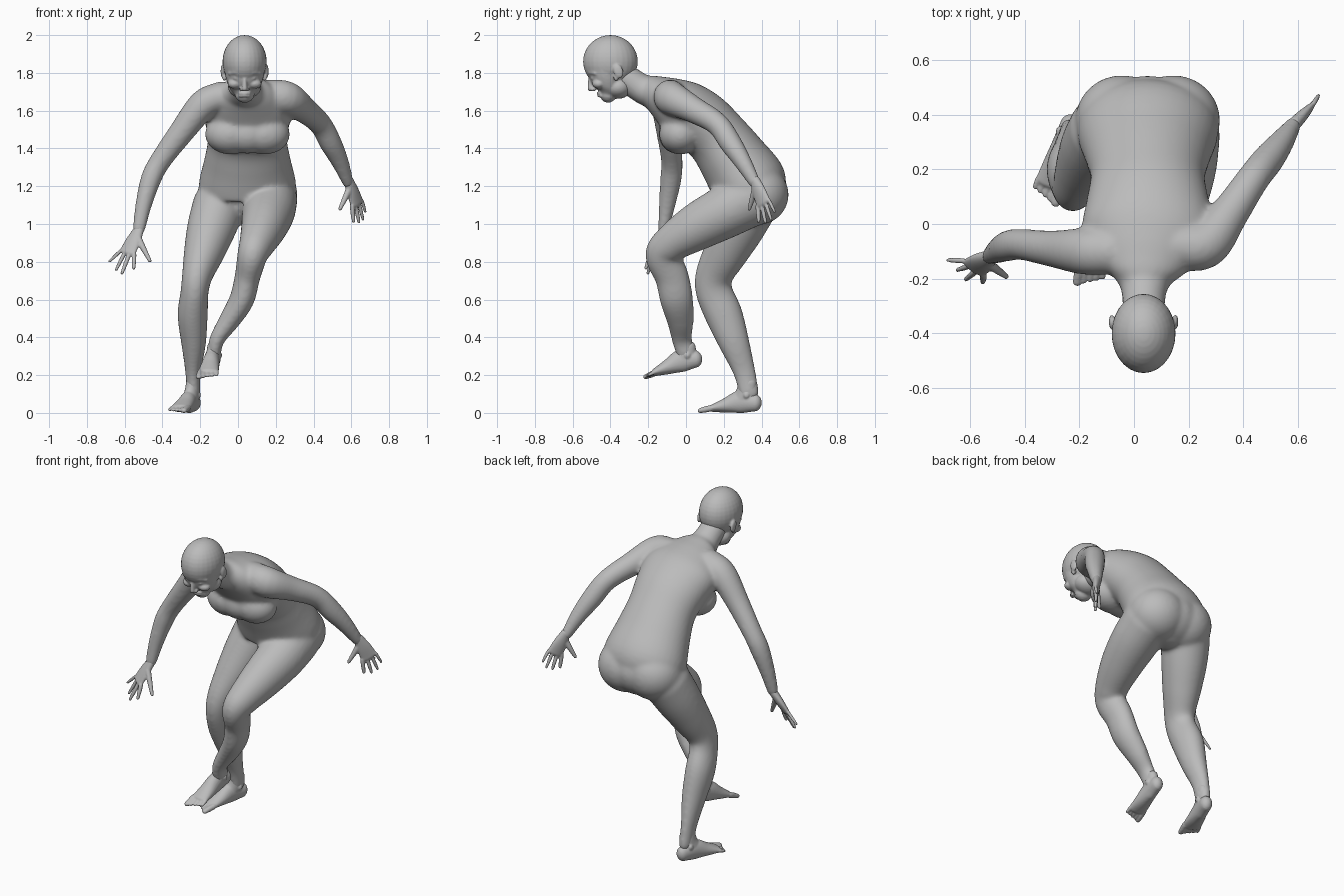
import bpy, bmesh
from math import cos, sin, pi
from mathutils import Vector, Matrix

cube = bpy.data.objects.get("Cube")
if cube:
    bpy.data.objects.remove(cube, do_unlink=True)

skin = bpy.data.materials.new("plain_grey")
skin.use_nodes = True
GREY = (0.5, 0.5, 0.5, 1)
skin.diffuse_color = GREY
skin.node_tree.nodes["Principled BSDF"].inputs["Base Color"].default_value = GREY


def spline(a, b, c, d, t):
    """Catmull-Rom blend between b and c."""
    return 0.5 * (2 * b + (c - a) * t + (2 * a - 5 * b + 4 * c - d) * t * t
                  + (3 * b - a - 3 * c + d) * t ** 3)


def tube(bm, points, side=(1, 0, 0), sides=24, steps=5):
    """Round-ended loft through (x, y, z, half width, half depth) sections."""
    p = [Vector(q) for q in points]
    p = [2 * p[0] - p[1]] + p + [2 * p[-1] - p[-2]]
    path = [spline(*p[i:i + 4], k / steps)
            for i in range(len(p) - 3) for k in range(steps)] + [p[-2]]
    rows = []
    last = len(path) - 1
    for i, q in enumerate(path):
        along = (path[min(i + 1, last)].xyz - path[max(i - 1, 0)].xyz).normalized()
        rows.append((q.xyz, along, q[3], q[4]))

    def dome(row, sign):
        c, along, w, d = row
        return [(c + along * sign * min(w, d) * sin(a), along, w * cos(a), d * cos(a))
                for a in (pi / 8, pi / 4, pi * 0.37, pi * 0.46)]

    rows = dome(rows[0], -1)[::-1] + rows + dome(rows[-1], 1)
    rings = []
    for c, along, w, d in rows:
        depth = along.cross(Vector(side)).normalized()
        across = depth.cross(along)
        rings.append([bm.verts.new(c + across * w * cos(a) + depth * d * sin(a))
                      for a in (2 * pi * k / sides for k in range(sides))])
    for r, s in zip(rings, rings[1:]):
        for k in range(sides):
            n = (k + 1) % sides
            bm.faces.new((r[k], r[n], s[n], s[k]))
    bm.faces.new(rings[0][::-1])
    bm.faces.new(rings[-1])


def ball(bm, centre, radii, turn=0):
    m = (Matrix.Translation(centre) @ Matrix.Rotation(turn, 4, "X")
         @ Matrix.Diagonal((*radii, 1)))
    bmesh.ops.create_uvsphere(bm, u_segments=28, v_segments=18, radius=1, matrix=m)


def fuse(name, bm, voxel, rounds):
    """Merge the overlapping pieces into one smooth skin."""
    bmesh.ops.recalc_face_normals(bm, faces=bm.faces)
    mesh = bpy.data.meshes.new(name)
    bm.to_mesh(mesh)
    bm.free()
    obj = bpy.data.objects.new(name, mesh)
    bpy.context.collection.objects.link(obj)
    remesh = obj.modifiers.new("fuse", "REMESH")
    remesh.mode = "VOXEL"
    remesh.voxel_size = voxel
    relax = obj.modifiers.new("relax", "SMOOTH")
    relax.factor = 0.5
    relax.iterations = rounds
    graph = bpy.context.evaluated_depsgraph_get()
    baked = bpy.data.meshes.new_from_object(obj.evaluated_get(graph))
    obj.modifiers.clear()
    obj.data = baked
    baked.name = name
    baked.materials.clear()
    baked.materials.append(skin)
    baked.shade_smooth()


MID = 0.05   # sideways middle of the trunk

# Trunk and neck
body = bmesh.new()
tube(body, [(MID, .36, 1.13, .22, .14), (MID, .34, 1.2, .258, .2),
            (MID, .25, 1.34, .228, .183), (MID, .17, 1.45, .209, .167),
            (MID, .08, 1.54, .224, .167), (MID, -.02, 1.61, .24, .157),
            (.045, -.1, 1.66, .2, .124), (.04, -.17, 1.695, .145, .093),
            (.037, -.23, 1.715, .088, .078), (.035, -.33, 1.78, .075, .074)], sides=36)
ball(body, (MID, -.045, 1.475), (.13, .1, .103))                    # breastbone
ball(body, (MID, .37, 1.16), (.2, .172, .16))                       # tail
for s in (-1, 1):
    ball(body, (MID + s * .09, -.03, 1.475), (.135, .112, .107))    # chest
    ball(body, (MID + s * .095, .378, 1.155), (.17, .166, .16))     # seat

# Legs
tube(body, [(.17, .33, 1.13, .145, .15), (.16, .2, 1.06, .14, .14),
            (.135, .05, .98, .12, .125), (.1, -.08, .895, .095, .1),
            (.075, -.12, .83, .08, .095), (.05, -.075, .72, .068, .09),
            (.02, -.05, .6, .066, .088), (-.045, -.03, .49, .056, .072),
            (-.11, -.022, .39, .041, .054), (-.128, .002, .31, .036, .052)])
tube(body, [(-.1, .34, 1.1, .14, .145), (-.14, .28, .98, .13, .135),
            (-.18, .21, .85, .108, .118), (-.215, .15, .73, .082, .1),
            (-.23, .15, .64, .074, .098), (-.24, .2, .52, .08, .1),
            (-.235, .255, .37, .066, .082), (-.238, .308, .22, .042, .06),
            (-.236, .335, .1, .036, .053)])

# Arms
tube(body, [(.16, -.08, 1.68, .085, .085), (.26, -.075, 1.665, .09, .088),
            (.35, .04, 1.605, .071, .07), (.435, .165, 1.53, .061, .06),
            (.49, .235, 1.43, .06, .058), (.54, .3, 1.33, .048, .046),
            (.583, .363, 1.22, .034, .029)], side=(0, 0, 1))
tube(body, [(-.09, -.1, 1.675, .085, .08), (-.185, -.1, 1.63, .085, .08),
            (-.3, -.09, 1.485, .067, .067), (-.41, -.075, 1.335, .057, .057),
            (-.46, -.08, 1.24, .057, .055), (-.5, -.1, 1.1, .044, .044),
            (-.525, -.12, .97, .029, .034)], side=(0, 1, 0))
fuse("body", body, .01, 16)

# Head
head = bmesh.new()
HX = .035
ball(head, (HX, -.4, 1.86), (.117, .145, .14))
tube(head, [(HX, -.412, 1.686, .052, .044), (HX, -.408, 1.72, .08, .072),
            (HX, -.415, 1.775, .1, .094), (HX, -.425, 1.84, .11, .103)])
ball(head, (HX, -.36, 1.725), (.088, .075, .062))                   # jaw
tube(head, [(HX, -.502, 1.79, .01, .012), (HX, -.506, 1.75, .012, .014),
            (HX, -.503, 1.718, .016, .019)], sides=12)              # nose
for z, out in ((1.692, 0), (1.678, -.004)):                         # lips
    tube(head, [(HX + x, y - out, z, .007, .007) for x, y in
                ((-.026, -.456), (0, -.467), (.026, -.456))], side=(0, 0, 1), sides=12)
for s in (-1, 1):
    ball(head, (HX + s * .042, -.489, 1.772), (.019, .015, .011))   # eye
    ball(head, (HX + s * .052, -.462, 1.742), (.038, .034, .026))   # cheek
    ball(head, (HX + s * .015, -.49, 1.712), (.011, .014, .01))     # nostril
    tube(head, [(HX + s * .014, -.512, 1.797, .009, .01),
                (HX + s * .045, -.51, 1.802, .009, .01),
                (HX + s * .08, -.48, 1.797, .009, .01)], side=(0, 0, 1), sides=12)
    ball(head, (HX + s * .116, -.358, 1.808), (.011, .026, .038), .3)  # ear
    ball(head, (HX + s * .106, -.37, 1.775), (.012, .014, .018))    # ear lobe
fuse("head", head, .0055, 5)


# Hands: a flat palm with four fingers and a thumb
def hand(name, wrist, knuckles, spread, tips, thumb):
    bm = bmesh.new()
    w, k, s = Vector(wrist), Vector(knuckles), Vector(spread)
    half = s.length
    tube(bm, [(*w, .029, .024), (*w.lerp(k, .5), half, .022),
              (*k, half + .006, .016)], side=s)
    for i, tip in enumerate(tips):
        base, tip = k + s * (i * 2 / 3 - 1), Vector(tip)
        r = .0125 - .001 * i
        tube(bm, [(*base, r, r), (*(base.lerp(tip, .5)), r, r),
                  (*tip, r * .75, r * .75)], side=s, sides=12)
    base, tip = w.lerp(k, .35) - s * .5, Vector(thumb)
    tube(bm, [(*base, .02, .018), (*base.lerp(tip, .5), .015, .015),
              (*tip, .01, .01)], side=s, sides=12)
    fuse(name, bm, .005, 3)


hand("left_hand", (.585, .365, 1.23), (.63, .41, 1.11), (.026, .03, .015),
     [(.612, .385, 1.015), (.64, .42, 1.01), (.662, .45, 1.025), (.674, .469, 1.065)],
     (.54, .335, 1.08))
hand("right_hand", (-.525, -.12, .97), (-.585, -.16, .85), (-.035, .025, .01),
     [(-.552, -.212, .768), (-.614, -.202, .74), (-.645, -.168, .758), (-.68, -.132, .802)],
     (-.467, -.192, .806))


# Feet: ankle, heel, instep and ball, then five toes from the big one outward
def foot(name, ankle, heel, front, inner):
    bm = bmesh.new()
    a, h, b = Vector(ankle), Vector(heel), Vector(front)
    ahead = (b - h).normalized()
    side = ahead.cross(Vector((0, 0, 1))).normalized() * inner
    lift = Vector((0, 0, .015))
    tube(bm, [(*h, .036, .046), (*(h.lerp(b, .35) + lift), .042, .06),
              (*(h.lerp(b, .7) + lift * .4), .05, .04), (*b, .056, .022)], side=side)
    tube(bm, [(*a, .036, .05), (*(a.lerp(h, .5) + ahead * .03), .038, .055),
              (*(h.lerp(b, .4) + lift), .04, .05),
              (*(h.lerp(b, .75) + lift * .4), .042, .032)], side=side)
    for s in (-1, 1):
        ball(bm, a.lerp(h, .6) + side * s * .03 + ahead * .02, (.016, .018, .02))
    for i in range(5):
        r = .017 if i == 0 else .0125 - .0007 * i
        root = b + side * (.041 - .0225 * i)
        tip = root + ahead * (.065 - .008 * i) - lift * .4
        tube(bm, [(*root, r, r), (*root.lerp(tip, .5), r, r), (*tip, r, r * .8)],
             side=side, sides=12)
    fuse(name, bm, .005, 4)


foot("left_foot", (-.126, .002, .35), (-.128, .05, .285), (-.158, -.158, .217), 1)
foot("right_foot", (-.237, .325, .16), (-.233, .365, .053), (-.305, .15, .026), -1)
